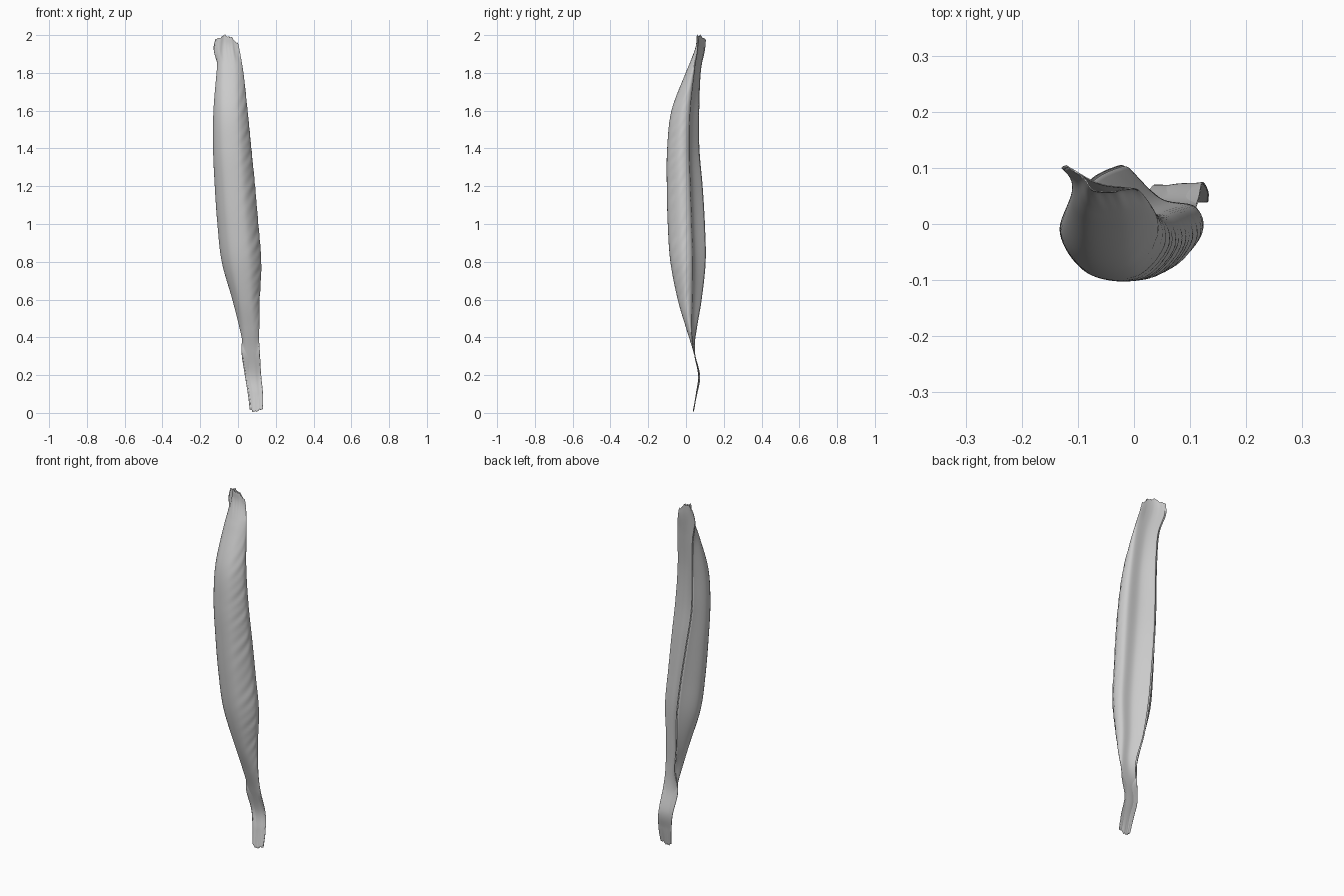
import bpy, math
from mathutils import Vector

# Stations: z, left x, right x, front y, left rim (x, y), right fold (x, y)
STATIONS = [
    (0.00, 0.072, 0.118, 0.037, 0.062, 0.042, 0.132, 0.040),
    (0.10, 0.068, 0.115, 0.054, 0.052, 0.056, 0.132, 0.058),
    (0.20, 0.055, 0.105, 0.067, 0.036, 0.068, 0.122, 0.073),
    (0.33, 0.035, 0.100, 0.037, 0.018, 0.045, 0.114, 0.041),
    (0.45, 0.008, 0.111, 0.000, 0.026, 0.058, 0.104, 0.030),
    (0.60, -0.030, 0.113, -0.044, 0.000, 0.083, 0.102, 0.030),
    (0.80, -0.086, 0.119, -0.083, -0.018, 0.104, 0.110, 0.030),
    (1.00, -0.109, 0.103, -0.097, -0.040, 0.100, 0.094, 0.024),
    (1.20, -0.123, 0.086, -0.102, -0.066, 0.088, 0.076, 0.018),
    (1.40, -0.132, 0.067, -0.100, -0.088, 0.071, 0.056, 0.012),
    (1.60, -0.130, 0.047, -0.077, -0.092, 0.070, 0.038, 0.018),
    (1.80, -0.113, 0.023, -0.002, -0.100, 0.078, 0.022, 0.042),
    (1.92, -0.098, -0.008, 0.048, -0.128, 0.098, 0.008, 0.060),
    (1.98, -0.090, -0.022, 0.056, -0.122, 0.104, -0.002, 0.064),
]


def catmull(points, t):
    """Sample a smooth curve through the points, t in 0..1."""
    n = len(points) - 1
    i = min(int(t * n), n - 1)
    f = t * n - i
    b, c = points[i], points[i + 1]
    a = points[i - 1] if i > 0 else b * 2 - c
    d = points[i + 2] if i + 2 <= n else c * 2 - b
    return 0.5 * (b * 2 + (c - a) * f + (a * 2 - b * 5 + c * 4 - d) * f ** 2
                  + (b * 3 - a - c * 3 + d) * f ** 3)


def section(s):
    """Rolled outline: left rim, front, right fold, back groove, back lip."""
    z, xl, xr, yf, lx, ly, rx, ry = s
    w, dl, dr = xr - xl, ly - yf, ry - yf
    return [Vector(p) for p in (
        (lx, ly, z),
        (xl, yf + 0.52 * dl, z),
        (xl + 0.24 * w, yf + 0.08 * dl, z),
        (xl + 0.70 * w, yf + 0.04 * dr, z),
        (xr, yf + 0.55 * dr, z),
        (rx, ry, z),
        (rx + 0.50 * (lx - rx), ry + 0.22 * (ly - ry), z),
        (lx + 0.006, ly - 0.002, z))]


ROWS, COLS = 170, 70
rails = list(zip(*[section(s) for s in STATIONS]))

verts, faces = [], []
for r in range(ROWS + 1):
    ring = [catmull(rail, r / ROWS) for rail in rails]
    left, right = ring[0].x, ring[5].x
    for c in range(COLS + 1):
        u = c / COLS
        p = catmull(ring, u)
        v = u * 7 / 5               # 0..1 over the front wall only
        z = p.z
        f = (p.x - left) / (right - left)
        # uneven torn ends
        rag = 0.005 * math.sin(f * 19) + 0.003 * math.sin(f * 43 + 1)
        p.z += max(0, (z - 1.85) / 0.13) * (
            0.016 - 0.09 * max(0, f - 0.6) - 0.07 * max(0, 0.35 - f) + rag)
        p.z += max(0, 1 - z / 0.1) * (0.005 + 0.03 * abs(f - 0.4) + rag * 0.7)
        # slanting wrinkles on the right wall
        body = max(0.0, min(1.0, (z - 0.4) * 4, (1.85 - z) * 4))
        wall = math.exp(-((v - 0.76) / 0.13) ** 2)
        mid = Vector(((ring[1].x + ring[4].x) / 2, 0.02, p.z))
        wave = (0.0012 * math.sin(z * 95 - v * 40 + 2 * math.sin(z * 9))
                + 0.0008 * math.sin(z * 61 - v * 30))
        p += (p - mid).normalized() * wave * wall * body
        verts.append(p)

W = COLS + 1
for r in range(ROWS):
    for c in range(COLS):
        a = r * W + c
        faces.append((a, a + 1, a + W + 1, a + W))

# Rolled dry pod shell with flat stalk, one continuous skin
mesh = bpy.data.meshes.new("pod_shell")
mesh.from_pydata(verts, [], faces)
pod = bpy.data.objects.new("pod_shell", mesh)
bpy.context.collection.objects.link(pod)
skin = pod.modifiers.new("skin", "SOLIDIFY")
skin.thickness = 0.002
skin.offset = -1
bpy.context.view_layer.objects.active = pod
pod.select_set(True)
bpy.ops.object.shade_smooth_by_angle(angle=math.radians(50))
